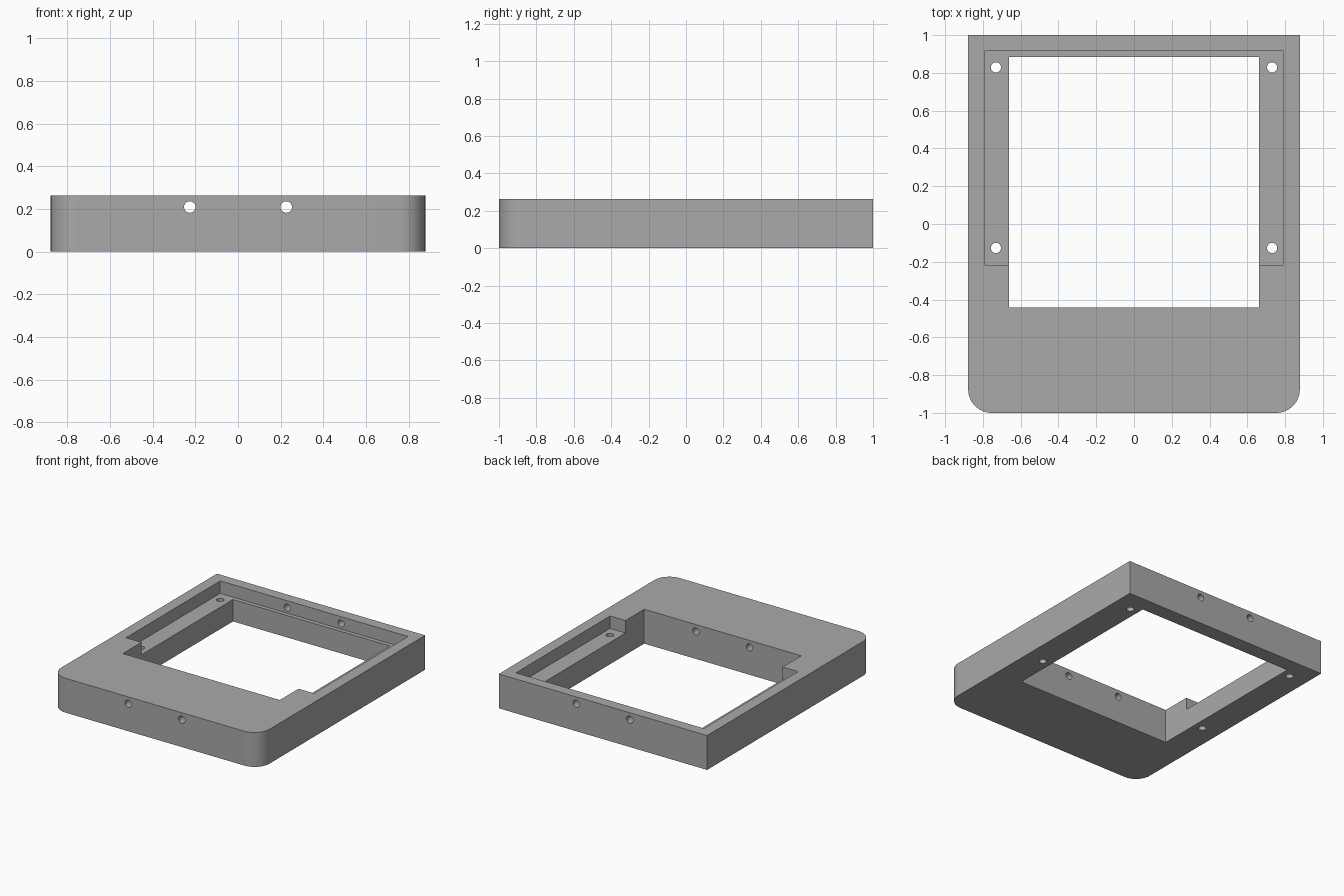
import bpy
import bmesh
import math
from mathutils import Vector

if "Cube" in bpy.data.objects:
    bpy.data.objects.remove(bpy.data.objects["Cube"], do_unlink=True)

HALF_W, HALF_L, HEIGHT = 0.878, 1.0, 0.262
CORNER, LEDGE_Z, HOLE_R = 0.125, 0.167, 0.027

grey = bpy.data.materials.new("plain grey")
grey.use_nodes = True
colour = (0.4, 0.4, 0.4, 1)
grey.diffuse_color = colour
grey.node_tree.nodes["Principled BSDF"].inputs["Base Color"].default_value = colour


def prism(name, outline, z0, z1):
    """Extrude a flat outline from z0 up to z1."""
    bm = bmesh.new()
    base = bm.faces.new([bm.verts.new((x, y, z0)) for x, y in outline])
    top = bmesh.ops.extrude_face_region(bm, geom=[base])["geom"]
    verts = [v for v in top if isinstance(v, bmesh.types.BMVert)]
    bmesh.ops.translate(bm, verts=verts, vec=(0, 0, z1 - z0))
    bmesh.ops.recalc_face_normals(bm, faces=bm.faces)
    mesh = bpy.data.meshes.new(name)
    bm.to_mesh(mesh)
    bm.free()
    mesh.materials.append(grey)
    ob = bpy.data.objects.new(name, mesh)
    bpy.context.collection.objects.link(ob)
    return ob


def rectangle(half_x, y0, y1):
    return [(-half_x, y0), (half_x, y0), (half_x, y1), (-half_x, y1)]


def drill(name, location, length, turn=0):
    bpy.ops.mesh.primitive_cylinder_add(vertices=32, radius=HOLE_R, depth=length,
                                        location=location, rotation=(turn, 0, 0))
    ob = bpy.context.object
    ob.name = name
    ob.data.materials.append(grey)
    return ob


def arc(cx, start, steps=16):
    angles = [start + math.pi / 2 * i / steps for i in range(steps + 1)]
    return [(cx + CORNER * math.cos(a), CORNER - HALF_L + CORNER * math.sin(a)) for a in angles]


# Frame body: square at the back, rounded at the two front corners
outline = [(HALF_W, HALF_L), (-HALF_W, HALF_L)]
outline += arc(CORNER - HALF_W, math.pi) + arc(HALF_W - CORNER, -math.pi / 2)
frame = prism("frame", outline, 0, HEIGHT)

# Window through the frame and shallow ledge around its rear part
cutters = [
    prism("window_cutter", rectangle(0.662, -0.442, 0.885), -0.1, 0.4),
    prism("ledge_cutter", rectangle(0.792, -0.217, 0.917), LEDGE_Z, 0.4),
]

# Screw holes down through the ledge, and cable holes through front and back
for side, x in (("right", -1), ("left", 1)):
    for end, y in (("front", -0.127), ("back", 0.829)):
        cutters.append(drill(f"{side}_{end}_screw_cutter", (x * 0.731, y, 0.1), 0.6))
    cutters.append(drill(f"{side}_cable_cutter", (x * 0.226, 0, 0.209), 2.4, math.pi / 2))

for cutter in cutters:
    cut = frame.modifiers.new(cutter.name, "BOOLEAN")
    cut.operation = "DIFFERENCE"
    cut.solver = "EXACT"
    cut.object = cutter

# Apply the cuts and remove the cutters
bpy.ops.object.select_all(action="DESELECT")
bpy.context.view_layer.objects.active = frame
frame.select_set(True)
for cutter in cutters:
    bpy.ops.object.modifier_apply(modifier=cutter.name)
    bpy.data.objects.remove(cutter, do_unlink=True)
bpy.ops.object.shade_smooth_by_angle(angle=math.radians(30))
